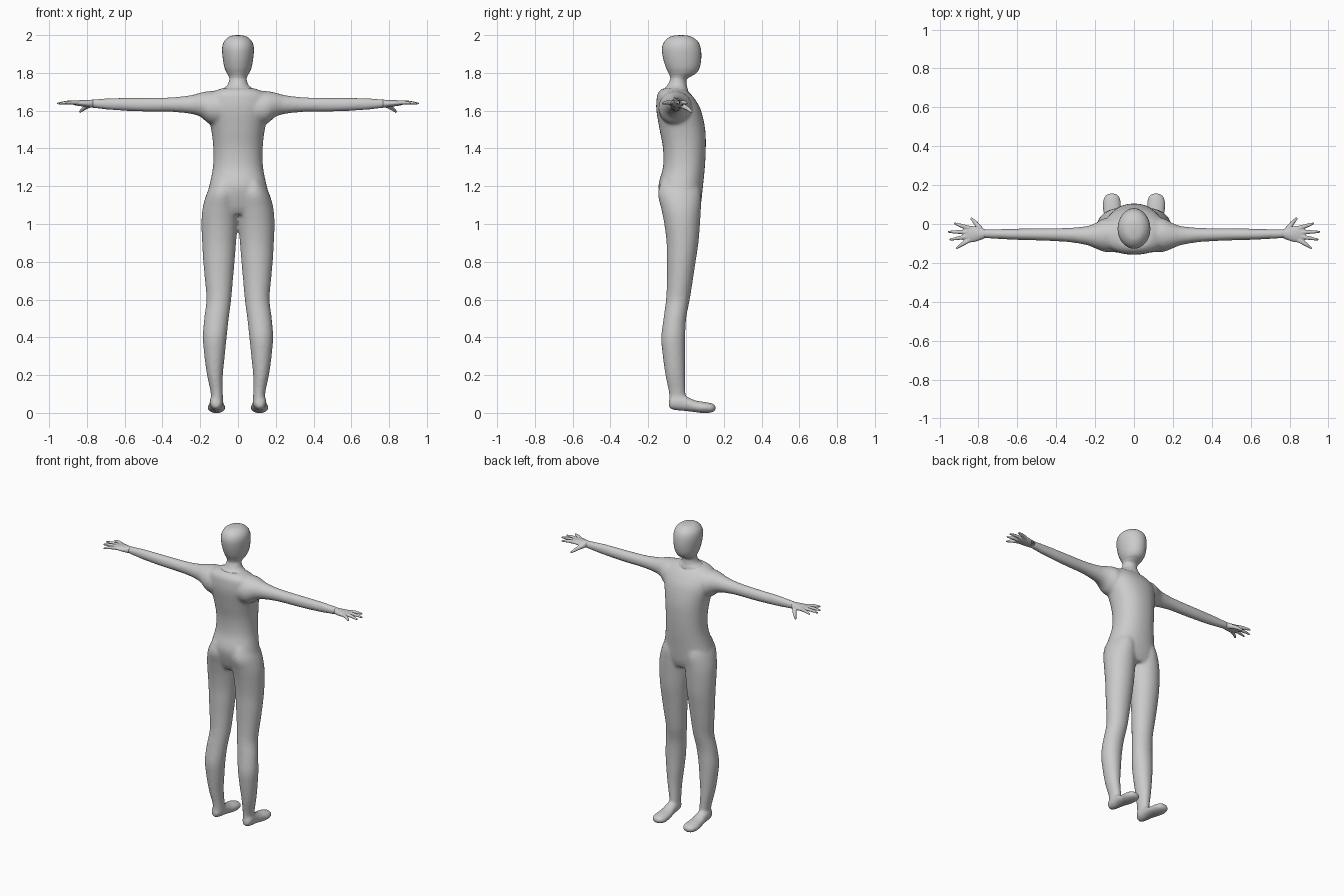
import bpy, bmesh, math
from mathutils import Vector

SIDES = 32


def spline(rows, steps=5):
    """Catmull-Rom interpolation of section rows."""
    out = []
    for i in range(len(rows) - 1):
        a, b, c, d = (rows[max(0, min(len(rows) - 1, i + k))] for k in (-1, 0, 1, 2))
        for s in range(steps):
            t = s / steps
            out.append([0.5 * (2 * q + (r - p) * t + (2 * p - 5 * q + 4 * r - u) * t * t
                               + (3 * q - p - 3 * r + u) * t ** 3) for p, q, r, u in zip(a, b, c, d)])
    return out + [list(rows[-1])]


def loft(bm, rows, axis, side=1, power=2.0):
    """Rows: position, low/high of first cross axis, low/high of second cross axis."""
    u, v = [k for k in range(3) if k != axis]
    rings = []
    for t, u0, u1, v0, v1 in spline(rows):
        ring = []
        for k in range(SIDES):
            a = 2 * math.pi * k / SIDES
            c, s = math.cos(a), math.sin(a)
            p = [0, 0, 0]
            p[axis] = t
            p[u] = (u0 + u1) / 2 + (u1 - u0) / 2 * math.copysign(abs(c) ** (2 / power), c)
            p[v] = (v0 + v1) / 2 + (v1 - v0) / 2 * math.copysign(abs(s) ** (2 / power), s)
            p[0] *= side
            ring.append(bm.verts.new(p))
        rings.append(ring)
    for r, q in zip(rings, rings[1:]):
        for k in range(SIDES):
            j = (k + 1) % SIDES
            bm.faces.new((r[k], r[j], q[j], q[k]))
    bm.faces.new(rings[0])
    bm.faces.new(rings[-1])


def bead_chain(bm, points, side):
    """Tapered finger from closely spaced spheres; points are (x, y, z, radius)."""
    for x, y, z, r in spline(points, 7):
        res = bmesh.ops.create_uvsphere(bm, u_segments=12, v_segments=8, radius=r)
        bmesh.ops.translate(bm, verts=res["verts"], vec=Vector((x * side, y, z)))


def finish(bm, name, voxel=None, smooth=0):
    bmesh.ops.recalc_face_normals(bm, faces=bm.faces)
    me = bpy.data.meshes.new(name)
    bm.to_mesh(me)
    bm.free()
    me.polygons.foreach_set("use_smooth", [True] * len(me.polygons))
    ob = bpy.data.objects.new(name, me)
    bpy.context.collection.objects.link(ob)
    if voxel:
        m = ob.modifiers.new("merge", "REMESH")
        m.mode = "VOXEL"
        m.voxel_size = voxel
        m.use_smooth_shade = True
        s = ob.modifiers.new("soften", "SMOOTH")
        s.factor = 0.5
        s.iterations = smooth
    return ob


# Body: torso, arms, legs and feet merged into one skin
body = bmesh.new()
loft(body, [(1.05, -.15, .15, -.10, .06), (1.10, -.178, .178, -.125, .078),
            (1.2, -.153, .153, -.146, .09), (1.3, -.133, .133, -.122, .1),
            (1.4, -.131, .131, -.122, .105), (1.5, -.142, .142, -.14, .102),
            (1.6, -.165, .165, -.157, .08), (1.66, -.165, .165, -.156, .048),
            (1.695, -.14, .14, -.148, .018), (1.718, -.09, .09, -.125, -.01)], 2, power=2.2)
for side in (1, -1):
    # arm
    loft(body, [(.08, -.145, .03, 1.52, 1.705), (.15, -.144, .03, 1.53, 1.704),
                (.2, -.125, .004, 1.568, 1.695), (.25, -.107, -.012, 1.583, 1.682),
                (.35, -.092, -.02, 1.593, 1.671), (.5, -.085, -.022, 1.595, 1.668),
                (.65, -.08, -.025, 1.602, 1.667), (.78, -.072, -.027, 1.615, 1.66)], 0, side)
    # leg
    loft(body, [(.04, .078, .148, -.09, 0), (.1, .08, .144, -.09, -.002),
                (.2, .08, .164, -.109, -.005), (.3, .07, .178, -.123, -.005),
                (.4, .06, .186, -.131, -.004), (.5, .049, .179, -.119, .001),
                (.6, .036, .167, -.106, .02), (.7, .027, .175, -.101, .036),
                (.8, .018, .184, -.101, .051), (.9, .01, .19, -.103, .066),
                (1.0, .002, .193, -.115, .074), (1.08, -.004, .188, -.131, .079),
                (1.16, .0, .166, -.148, .08), (1.23, .02, .13, -.13, .06)], 2, side)
    # foot
    loft(body, [(-.092, .1, .13, .03, .06), (-.075, .086, .145, .018, .09),
                (-.04, .08, .15, .012, .10), (0, .077, .151, .009, .088),
                (.05, .07, .157, .003, .066), (.1, .066, .162, -.002, .058),
                (.14, .074, .154, .003, .05), (.158, .095, .132, .015, .038)], 1, side)
finish(body, "body", 0.008, 10)

# Head and neck
head = bmesh.new()
loft(head, [(1.69, -.105, .105, -.13, .015), (1.712, -.085, .085, -.12, .01),
            (1.735, -.056, .056, -.098, .004), (1.765, -.046, .046, -.084, .004),
            (1.783, -.05, .05, -.086, .03), (1.80, -.06, .06, -.093, .056),
            (1.83, -.072, .072, -.107, .073), (1.88, -.081, .081, -.122, .081),
            (1.93, -.084, .084, -.127, .078), (1.965, -.075, .075, -.115, .064),
            (1.988, -.053, .053, -.09, .036), (1.997, -.03, .03, -.064, .01),
            (2.0, -.004, .004, -.03, -.02)], 2)
finish(head, "head")

# Hands: palm, four fingers and a lowered thumb
for side, name in ((1, "right_hand"), (-1, "left_hand")):
    hand = bmesh.new()
    loft(hand, [(.765, -.072, -.028, 1.616, 1.659), (.79, -.083, -.02, 1.618, 1.657),
                (.83, -.094, -.01, 1.623, 1.656), (.86, -.094, -.011, 1.628, 1.653),
                (.878, -.085, -.022, 1.633, 1.648)], 0, side)
    for y0, x1, y1 in ((-.02, .928, .003), (-.042, .96, -.04), (-.064, .95, -.08), (-.085, .918, -.124)):
        bead_chain(hand, [(.85, y0, 1.642, .012), ((.85 + x1) / 2, (y0 + y1) / 2, 1.643, .0105),
                          (x1 - .006, y1, 1.638, .006)], side)
    bead_chain(hand, [(.785, -.035, 1.632, .016), (.812, .002, 1.615, .012),
                      (.836, .028, 1.595, .007)], side)
    finish(hand, name, 0.004, 4)
